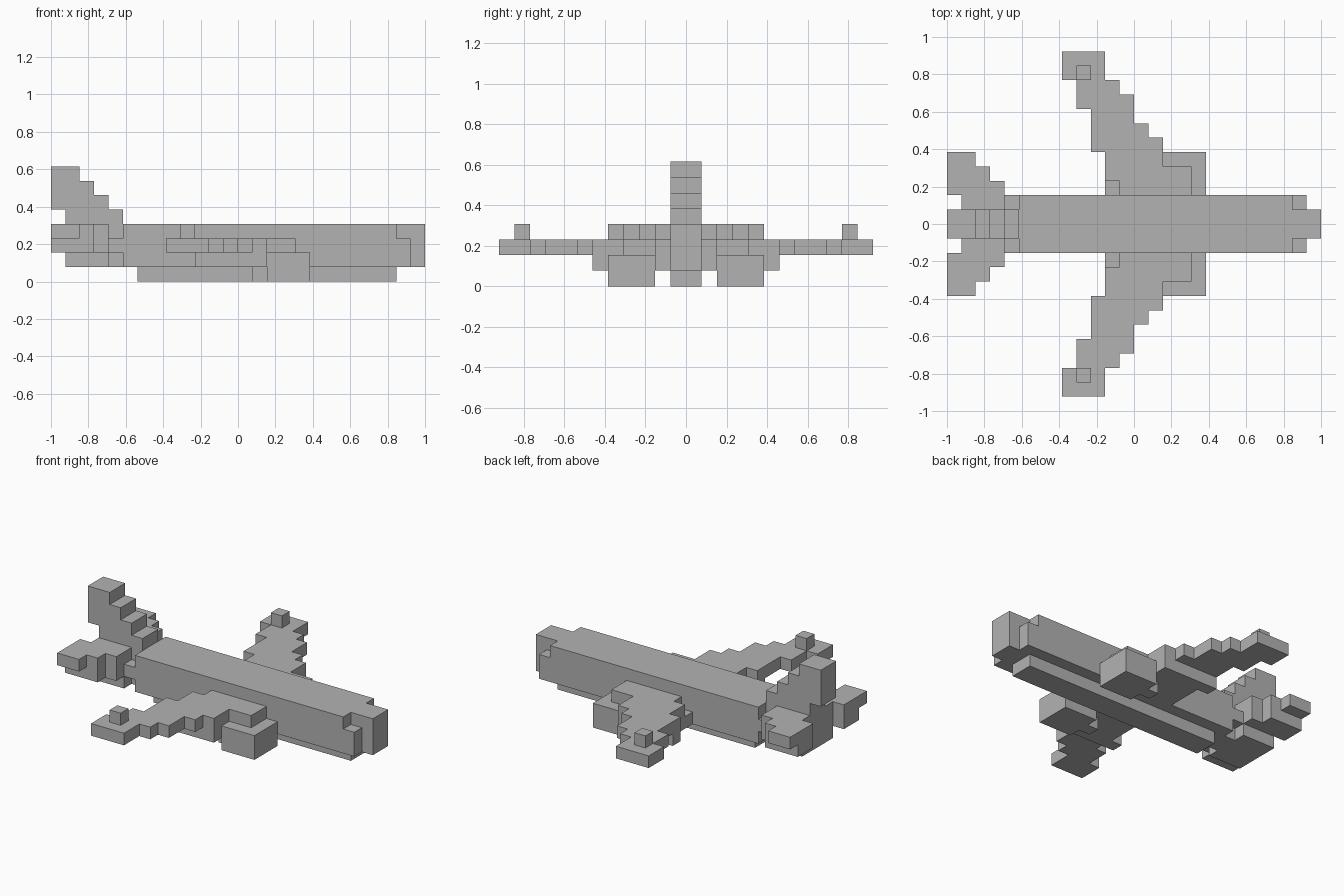
import bpy
import bmesh
from mathutils import Vector

U = 1 / 13  # size of one block

cube = bpy.data.objects.get("Cube")
if cube:
    bpy.data.objects.remove(cube)

grey = bpy.data.materials.new("plain_grey")
grey.use_nodes = True
colour = (0.45, 0.45, 0.45, 1)
grey.diffuse_color = colour
grey.node_tree.nodes["Principled BSDF"].inputs["Base Color"].default_value = colour


def blocks(name, boxes, side=1):
    """Merge boxes (x0, x1, y0, y1, z0, z1), in blocks, into one clean shell."""
    cells = set()
    for x0, x1, y0, y1, z0, z1 in boxes:
        cells |= {(x, y, z) for x in range(x0, x1)
                  for y in range(y0, y1) for z in range(z0, z1)}
    bm = bmesh.new()
    for cell in cells:
        for axis in range(3):
            for d in (-1, 1):
                near = list(cell)
                near[axis] += d
                if tuple(near) in cells:
                    continue
                # Only the outer faces are made
                centre = Vector(cell) + Vector((0.5, 0.5, 0.5))
                n, a, b = Vector(), Vector(), Vector()
                n[axis] = d / 2
                a[(axis + 1) % 3] = 0.5
                b[(axis + 2) % 3] = 0.5 * d
                corners = (-a - b, a - b, a + b, b - a)
                points = [(centre + n + c) * U for c in corners]
                bm.faces.new([bm.verts.new((p.x, p.y * side, p.z)) for p in points])
    bmesh.ops.remove_doubles(bm, verts=bm.verts, dist=U / 100)
    bmesh.ops.recalc_face_normals(bm, faces=bm.faces)
    bmesh.ops.dissolve_limit(bm, angle_limit=0.01, verts=bm.verts, edges=bm.edges)
    mesh = bpy.data.meshes.new(name)
    bm.to_mesh(mesh)
    bm.free()
    mesh.materials.append(grey)
    obj = bpy.data.objects.new(name, mesh)
    bpy.context.collection.objects.link(obj)
    return obj


# Body with stepped nose and narrowed tail
blocks("fuselage", [
    (-8, 11, -2, 2, 1, 4),
    (11, 12, -2, 2, 1, 3),
    (11, 13, -1, 1, 1, 4),
    (-12, -8, -2, 2, 2, 3),
    (-12, -8, -1, 1, 1, 4),
    (-12, -9, -2, 2, 1, 2),
])
blocks("belly_keel", [(-7, 11, -1, 1, 0, 1)])

# Swept fin, one step forward per layer
blocks("tail_fin", [
    (-12, -8, -1, 1, 4, 5),
    (-13, -9, -1, 1, 5, 6),
    (-13, -10, -1, 1, 6, 7),
    (-13, -11, -1, 1, 7, 8),
])

# Wing rows from root to tip: back, front, inner, outer
wing_rows = [(-1, 4, 2, 3), (-2, 4, 3, 4), (-2, 2, 4, 5), (-3, 2, 5, 6),
             (-3, 1, 6, 7), (-3, 0, 7, 8), (-4, 0, 8, 9), (-4, -1, 9, 10),
             (-5, -2, 10, 12)]

for label, side in (("left", 1), ("right", -1)):
    side_name = "far" if side == 1 else "near"
    blocks(side_name + "_wing", [row + (2, 3) for row in wing_rows], side)
    blocks(side_name + "_wing_root", [(-2, 2, 2, 5, 1, 2), (-3, 2, 5, 6, 1, 2)], side)
    blocks(side_name + "_wing_tip_light", [(-4, -3, 10, 11, 3, 4)], side)
    blocks(side_name + "_engine", [(2, 5, 2, 5, 0, 2), (1, 2, 3, 4, 0, 1)], side)
    blocks(side_name + "_stabiliser", [
        (-12, -9, 1, 2, 3, 4),
        (-13, -9, 2, 3, 2, 4),
        (-13, -10, 3, 4, 2, 4),
        (-13, -11, 4, 5, 3, 4),
    ], side)
